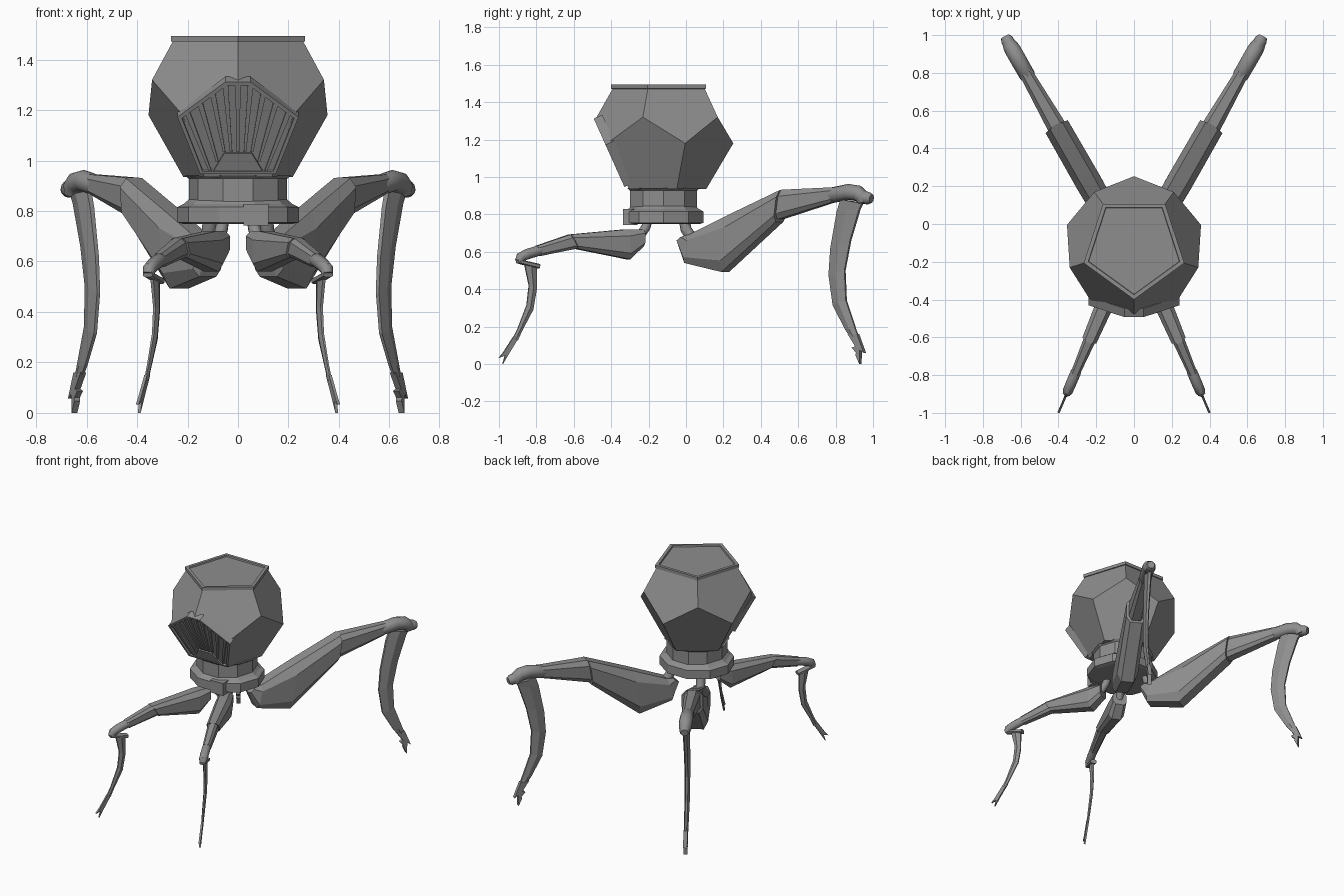
import bpy, bmesh, math
from mathutils import Vector

if "Cube" in bpy.data.objects:
    bpy.data.objects.remove(bpy.data.objects["Cube"])

grey = bpy.data.materials.new("metal_grey")
grey.diffuse_color = (0.27, 0.27, 0.27, 1)
grey.use_nodes = True
grey.node_tree.nodes["Principled BSDF"].inputs["Base Color"].default_value = grey.diffuse_color
CY = -0.12  # y of the body axis


def finish(name, bm, smooth=False):
    bmesh.ops.recalc_face_normals(bm, faces=bm.faces)
    me = bpy.data.meshes.new(name)
    bm.to_mesh(me)
    bm.free()
    ob = bpy.data.objects.new(name, me)
    bpy.context.collection.objects.link(ob)
    me.materials.append(grey)
    if smooth:
        bpy.context.view_layer.objects.active = ob
        ob.select_set(True)
        bpy.ops.object.shade_smooth_by_angle(angle=math.radians(40))
        ob.select_set(False)
    return ob


def rings_mesh(name, rings, smooth=False):
    """Skin a list of equal-length point loops and cap both ends."""
    bm = bmesh.new()
    rows = [[bm.verts.new(p) for p in r] for r in rings]
    n = len(rows[0])
    for a, b in zip(rows, rows[1:]):
        for i in range(n):
            j = (i + 1) % n
            bm.faces.new((a[i], a[j], b[j], b[i]))
    bm.faces.new(rows[0])
    bm.faces.new(rows[-1])
    return finish(name, bm, smooth)


def circle(n, r, z, start=0.0, sy=1.0):
    angs = [math.radians(start + 360 * i / n) for i in range(n)]
    return [Vector((r * math.cos(a), CY + sy * r * math.sin(a), z)) for a in angs]


# Head: dodecahedron with its top cut off
bm = bmesh.new()
top, up, low, bot = [[bm.verts.new(p) for p in c] for c in (
    circle(5, 0.27, 1.475, -90), circle(5, 0.358, 1.32, -90),
    circle(5, 0.373, 1.18, -54), circle(5, 0.228, 0.935, -54))]
for i in range(5):
    j = (i + 1) % 5
    bm.faces.new((top[i], top[j], up[j], low[i], up[i]))
    bm.faces.new((bot[i], bot[j], low[j], up[j], low[i]))
bm.faces.new(top)
bm.faces.new(bot)
finish("head", bm)

# Lid with a shallow recess
rings_mesh("head_lid", [circle(5, r, z, -90) for r, z in (
    (0.265, 1.47), (0.28, 1.472), (0.28, 1.494), (0.255, 1.494), (0.252, 1.484))])


# Grille on the front lower face
def on_face(x, z, off):
    y = -0.475 + (1.32 - z) * 0.449
    return Vector((x, y, z)) + off * Vector((0, -0.912, -0.41))


def face_plate(name, pts, o0, o1):
    rings_mesh(name, [[on_face(x, z, o) for x, z in pts] for o in (o0, o1)])


outer = [(-0.05, 1.32), (0.05, 1.32), (0.24, 1.18), (0.15, 0.955), (-0.15, 0.955), (-0.24, 1.18)]
inner = [(-0.045, 1.305), (0.045, 1.305), (0.222, 1.175), (0.14, 0.965), (-0.14, 0.965), (-0.222, 1.175)]
face_plate("grille_back", outer, -0.03, 0.006)
rings_mesh("grille_frame", [[on_face(x, z, o) for x, z in p] for p, o in (
    (outer, 0.0), (outer, 0.02), (inner, 0.02), (inner, 0.007))])
face_plate("grille_foot", [(-0.055, 1.035), (0.055, 1.035), (0.1, 0.96), (-0.1, 0.96)], 0.0, 0.018)
for i in range(9):
    t = (i - 4) / 4
    x1 = 0.2 * t
    z1 = 1.305 if abs(x1) < 0.05 else 1.305 - (abs(x1) - 0.05) * 0.74
    x0 = 0.11 * t
    z0 = 1.04 if abs(x0) < 0.055 else 1.04 - (abs(x0) - 0.055) * 1.4
    face_plate(f"grille_bar_{i + 1}", [(x0 - 0.005, z0), (x0 + 0.005, z0),
                                       (x1 + 0.011, z1), (x1 - 0.011, z1)], 0.0, 0.016)

# Neck and ten-sided hip ring
rings_mesh("neck", [circle(10, r, z, 0, 0.97) for r, z in ((0.195, 0.82), (0.195, 0.928), (0.21, 0.94))])
rings_mesh("hip_ring", [circle(10, r, z, 0, 0.93) for r, z in (
    (0.215, 0.748), (0.242, 0.755), (0.242, 0.815), (0.215, 0.828), (0.19, 0.85))])
rings_mesh("hip_box", [[(x, y, z) for x, y in ((0.022, -0.338), (0.12, -0.338), (0.12, -0.26), (0.022, -0.26))]
                       for z in (0.742, 0.828)])

# Leg cross-sections: (share from upper to lower edge, share of half width)
CHAMFER = [(0, .55), (.22, 1), (.8, 1), (1, .6), (1, -.6), (.8, -1), (.22, -1), (0, -.55)]
BLADE = [(0, .4), (.5, 1), (1, .4), (1, -.4), (.5, -1), (0, -.4)]


class Leg:
    """Builds parts in a vertical plane that leans outward along y."""

    def __init__(self, name, side, x0, slope):
        self.name, self.side, self.x0, self.slope = name, side, x0, slope
        self.tag = "right" if side > 0 else "left"
        self.normal = Vector((1, -slope, 0)).normalized()

    def at(self, y, z, w=0.0):
        p = Vector((self.x0 + self.slope * y, y, z)) + w * self.normal
        p.x *= self.side
        return p

    def label(self, part):
        return f"{self.name}_{part}_{self.tag}"

    def loft(self, part, stations, section=CHAMFER):
        rings_mesh(self.label(part), [
            [self.at(a + (c - a) * t, b + (d - b) * t, w * k) for t, k in section]
            for a, b, c, d, w in stations])

    def tube(self, part, path, n=12):
        stretch = math.sqrt(1 + self.slope ** 2)
        rings = []
        for i, (y, z, r) in enumerate(path):
            a, b = path[max(i - 1, 0)], path[min(i + 1, len(path) - 1)]
            d = Vector(((b[0] - a[0]) * stretch, b[1] - a[1])).normalized()
            rings.append([self.at(y - d.y * r * math.cos(q) / stretch, z + d.x * r * math.cos(q), r * math.sin(q))
                          for q in (math.tau * k / n for k in range(n))])
        rings_mesh(self.label(part), rings, True)

    def plate(self, part, pts, w):
        rings_mesh(self.label(part), [[self.at(y, z, s) for y, z in pts] for s in (-w, w)])


for side in (1, -1):
    # Large rear legs
    leg = Leg("rear", side, 0.114, 0.573)
    leg.tube("hip_joint", [(-0.01, 0.78, .03), (0.0, 0.72, .03), (0.04, 0.66, .03)])
    leg.loft("thigh", [(0.0, .685, -.035, .655, .045), (.04, .695, .01, .54, .065),
                       (.25, .80, .21, .492, .07), (.52, .93, .50, .76, .068)])
    leg.loft("shin", [(.48, .91, .47, .77, .05), (.525, .932, .51, .775, .05), (.80, .945, .79, .865, .036)])
    leg.tube("knee", [(.775, .902, .036), (.785, .903, .042), (.87, .92, .043), (.92, .912, .043),
                      (.945, .89, .04), (.95, .862, .03)])
    leg.tube("knee_knob", [(.93, .895, .034), (.975, .886, .034), (.992, .883, .024)])
    leg.loft("lower_leg", [(.945, .86, .83, .88, .026), (.93, .83, .81, .815, .024), (.88, .66, .775, .62, .02),
                           (.85, .50, .765, .476, .018), (.857, .34, .787, .315, .017),
                           (.91, .18, .85, .19, .015), (.925, .14, .875, .15, .014)], BLADE)
    leg.plate("claw", [(.87, .16), (.91, .095), (.892, .087), (.915, .06), (.912, .048), (.932, 0),
                       (.935, .075), (.957, .058), (.92, .16)], 0.013)
    # Small front legs
    leg = Leg("front", side, -0.027, -0.427)
    leg.tube("hip_joint", [(-.2, .78, .025), (-.215, .73, .025), (-.25, .68, .025)])
    leg.loft("thigh", [(-.235, .72, -.235, .63, .046), (-.32, .72, -.31, .56, .052), (-.625, .692, -.585, .615, .04)])
    leg.loft("shin", [(-.58, .692, -.56, .62, .032), (-.63, .69, -.59, .617, .032), (-.80, .632, -.78, .578, .024)])
    leg.tube("knee", [(-.77, .611, .024), (-.785, .607, .028), (-.85, .587, .028), (-.885, .57, .027),
                      (-.893, .55, .022)])
    leg.loft("knee_plate", [(-.905, .562, -.90, .538, .02), (-.785, .535, -.79, .51, .02)])
    leg.loft("lower_leg", [(-.865, .54, -.80, .525, .016), (-.84, .42, -.80, .395, .013),
                           (-.852, .315, -.818, .29, .011), (-.90, .19, -.878, .175, .009),
                           (-.93, .13, -.90, .125, .007)], BLADE)
    leg.plate("claw", [(-.92, .15), (-.978, .06), (-1.0, .033), (-.968, .045), (-.98, 0),
                       (-.945, .06), (-.89, .15)], 0.006)
